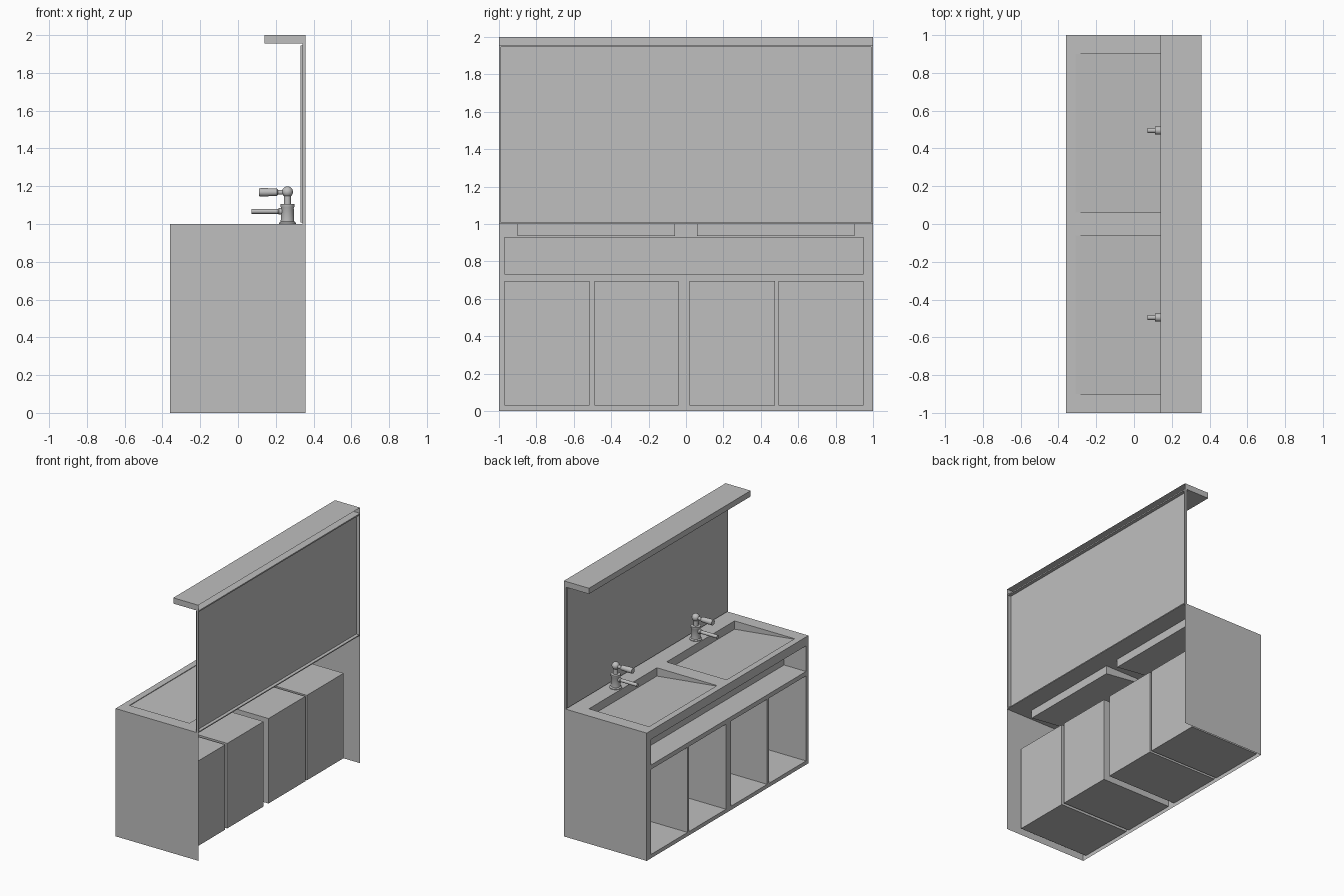
import bpy, bmesh, math
from mathutils import Matrix, Vector

cube = bpy.data.objects.get("Cube")
if cube:
    bpy.data.objects.remove(cube)

GREY = 0.52
mat = bpy.data.materials.new("plain grey")
mat.use_nodes = True
mat.diffuse_color = (GREY, GREY, GREY, 1)
mat.node_tree.nodes["Principled BSDF"].inputs["Base Color"].default_value = (GREY, GREY, GREY, 1)


def finish(name, bm, smooth=False):
    mesh = bpy.data.meshes.new(name)
    bm.normal_update()
    bm.to_mesh(mesh)
    bm.free()
    obj = bpy.data.objects.new(name, mesh)
    bpy.context.collection.objects.link(obj)
    mesh.materials.append(mat)
    if smooth:
        bpy.ops.object.select_all(action='DESELECT')
        obj.select_set(True)
        bpy.context.view_layer.objects.active = obj
        bpy.ops.object.shade_smooth_by_angle(angle=math.radians(35))
    return obj


def box(xs, ys, zs, open_sides=(), pocket=False):
    """Thin-walled box; open sides are left out, a pocket faces inward."""
    bm = bmesh.new()
    bmesh.ops.create_cube(bm, size=1)
    bm.normal_update()
    gone = [f for f in bm.faces
            if any(f.normal.dot(Vector(d)) > 0.9 for d in open_sides)]
    bmesh.ops.delete(bm, geom=gone, context='FACES')
    for v in bm.verts:
        v.co = Vector([(a + b) / 2 + c * (b - a)
                       for c, (a, b) in zip(v.co, (xs, ys, zs))])
    if pocket:
        bmesh.ops.reverse_faces(bm, faces=bm.faces[:])
    return bm


def pierced_sheet(name, us, vs, holes, place, normal):
    """Flat sheet with rectangular holes, each hole as (u0, u1, v0, v1)."""
    us = sorted({*us, *(h[i] for h in holes for i in (0, 1))})
    vs = sorted({*vs, *(h[i] for h in holes for i in (2, 3))})
    bm = bmesh.new()
    for u0, u1 in zip(us, us[1:]):
        for v0, v1 in zip(vs, vs[1:]):
            u, v = (u0 + u1) / 2, (v0 + v1) / 2
            if any(h[0] < u < h[1] and h[2] < v < h[3] for h in holes):
                continue
            corners = ((u0, v0), (u1, v0), (u1, v1), (u0, v1))
            face = bm.faces.new([bm.verts.new(place(*c)) for c in corners])
            face.normal_update()
            if face.normal.dot(Vector(normal)) < 0:
                face.normal_flip()
    bmesh.ops.remove_doubles(bm, verts=bm.verts, dist=0.0001)
    bmesh.ops.dissolve_limit(bm, angle_limit=0.01, verts=bm.verts, edges=bm.edges)
    return finish(name, bm)


PX, NX, PY, NY, PZ, NZ = ((1, 0, 0), (-1, 0, 0), (0, 1, 0),
                          (0, -1, 0), (0, 0, 1), (0, 0, -1))
FRONT, BACK = -0.36, 0.357

# Cabinet sides, open at the back and underneath
finish("cabinet_sides", box((FRONT, BACK), (-1, 1), (0, 1), (PX, NX, PZ, NZ)))

# Front frame with a long niche above four cubbies
cubbies = [(-0.97, -0.515), (-0.49, -0.04), (0.02, 0.475), (0.495, 0.95)]
niche = (-0.97, 0.95, 0.73, 0.93)
pierced_sheet("front_frame", (-1, 1), (0, 1),
              [niche] + [(a, b, 0.03, 0.695) for a, b in cubbies],
              lambda u, v: (FRONT, u, v), NX)
finish("upper_niche", box((FRONT, -0.17), niche[:2], niche[2:], (NX,), True))
for i, ys in enumerate(cubbies):
    finish(f"cubby_{i + 1}", box((FRONT, 0.25), ys, (0.03, 0.695), (NX,), True))

# Countertop with two basins whose floors slope down to the back
basins = [(-0.9, -0.06), (0.06, 0.9)]
BX = (-0.31, 0.21)
pierced_sheet("countertop", (FRONT, BACK), (-1, 1), [BX + b for b in basins],
              lambda u, v: (u, v, 1), PZ)
for side, ys in zip(("right", "left"), basins):
    bm = box(BX, ys, (0.935, 1), (PZ,), True)
    for v in bm.verts:
        if v.co.x < 0 and v.co.z < 0.99:
            v.co.z = 0.995
    finish(f"{side}_basin", bm)

# Mirror panel: thin rim with a pan pushed forward from behind
rim = (-0.99, 0.99, 1.008, 1.945)
TOP = 1.955
for name, x, n in (("mirror_rim_back", BACK, PX), ("mirror_rim_front", 0.341, NX)):
    pierced_sheet(name, (-1, 1), (1, TOP), [rim], lambda u, v: (x, u, v), n)
finish("mirror_rim_edge", box((0.341, BACK), (-1, 1), (1, TOP), (PX, NX, PZ, NZ)))
finish("mirror_pan", box((0.331, BACK), rim[:2], rim[2:], (PX,), True))

# Overhanging top shelf, open at the back
finish("top_shelf", box((0.14, BACK), (-1, 1), (TOP, 2), (PX,)))


def turned(name, profile, origin, along_x=False, steps=24):
    """Lathe a (radius, height) profile; along_x lays it toward the front."""
    bm = bmesh.new()
    verts = [bm.verts.new((r, 0, h)) for r, h in profile]
    edges = [bm.edges.new(p) for p in zip(verts, verts[1:])]
    bmesh.ops.spin(bm, geom=verts + edges, cent=(0, 0, 0), axis=(0, 0, 1),
                   angle=math.tau, steps=steps)
    bmesh.ops.remove_doubles(bm, verts=bm.verts, dist=0.0001)
    bmesh.ops.recalc_face_normals(bm, faces=bm.faces)
    turn = Matrix.Rotation(-math.pi / 2, 4, 'Y') if along_x else Matrix()
    bm.transform(Matrix.Translation(origin) @ turn)
    finish(name, bm, True)


# Taps: body, ball joint, lever and spout
body = [(0, 0), (0.045, 0), (0.045, 0.006), (0.036, 0.012), (0.033, 0.085),
        (0.036, 0.09), (0.036, 0.105), (0.018, 0.107), (0.018, 0.15)]
ball = [(0.029 * math.sin(t), -0.029 * math.cos(t))
        for t in (math.pi * i / 12 for i in range(13))]
lever = [(0, 0.02), (0.013, 0.02), (0.013, 0.05), (0.019, 0.056),
         (0.022, 0.12), (0.021, 0.15), (0, 0.152)]
spout = [(0, 0), (0.017, 0), (0.017, 0.045), (0.013, 0.05), (0.013, 0.19), (0, 0.19)]
for side, y in (("right", -0.495), ("left", 0.495)):
    turned(f"{side}_tap_body", body, (0.262, y, 1))
    turned(f"{side}_tap_ball", ball, (0.262, y, 1.17))
    turned(f"{side}_tap_lever", lever, (0.262, y, 1.168), True)
    turned(f"{side}_tap_spout", spout, (0.262, y, 1.067), True)
